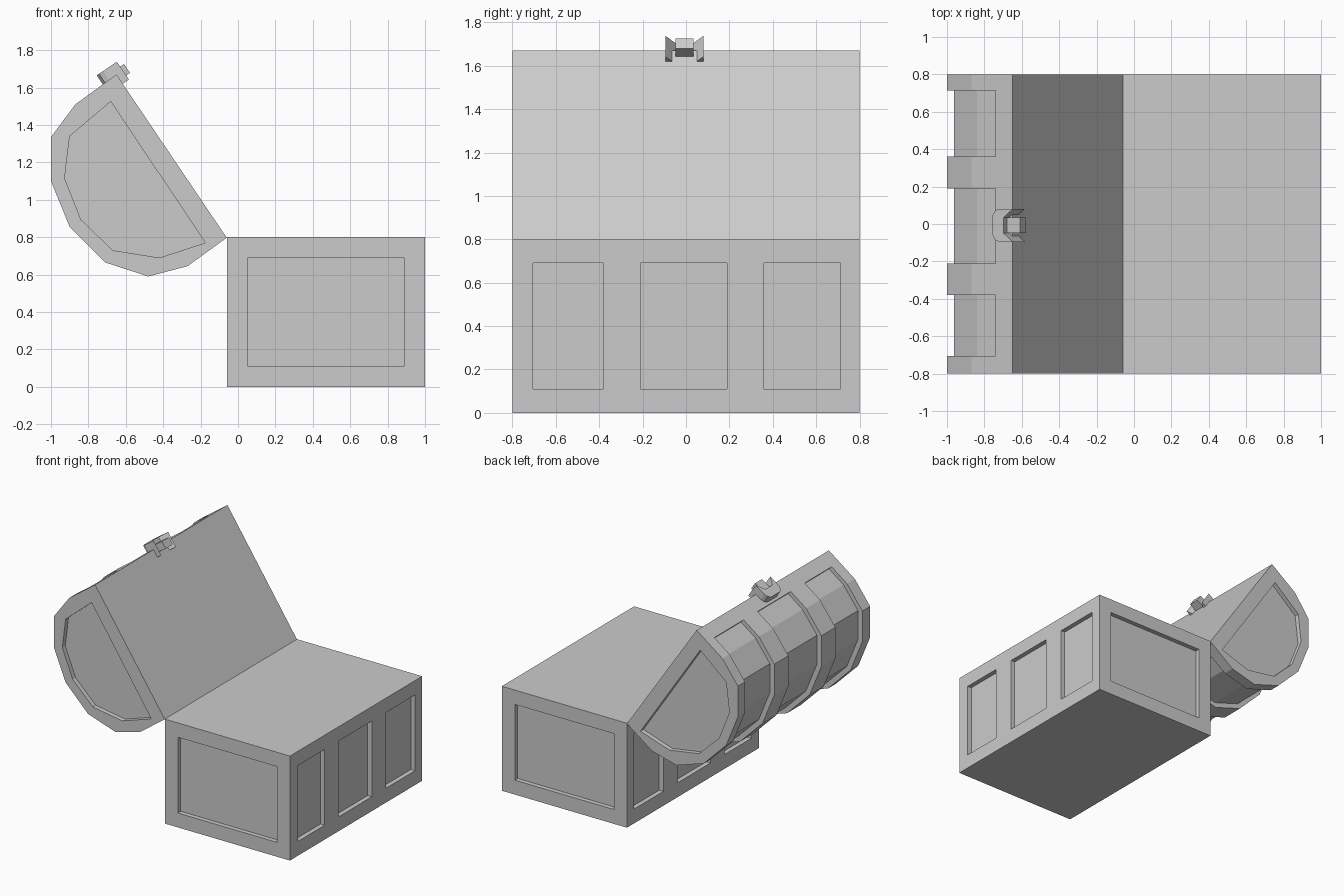
import bpy
import bmesh
from mathutils import Vector

cube = bpy.data.objects.get("Cube")
if cube:
    bpy.data.objects.remove(cube, do_unlink=True)

grey = bpy.data.materials.new("plain grey")
grey.use_nodes = True
COLOUR = (0.6, 0.6, 0.6, 1)
grey.diffuse_color = COLOUR
grey.node_tree.nodes["Principled BSDF"].inputs["Base Color"].default_value = COLOUR

HALF = 0.8      # half length of the chest
DEPTH = 0.035   # depth of the sunken panels


def prism(name, base, sweep):
    """Extrude a flat outline of 3D points along a vector."""
    bm = bmesh.new()
    face = bm.faces.new([bm.verts.new(p) for p in base])
    ext = bmesh.ops.extrude_face_region(bm, geom=[face])
    moved = [g for g in ext["geom"] if isinstance(g, bmesh.types.BMVert)]
    bmesh.ops.translate(bm, verts=moved, vec=sweep)
    bmesh.ops.recalc_face_normals(bm, faces=bm.faces)
    mesh = bpy.data.meshes.new(name)
    bm.to_mesh(mesh)
    bm.free()
    mesh.materials.append(grey)
    obj = bpy.data.objects.new(name, mesh)
    bpy.context.collection.objects.link(obj)
    return obj


def prism_y(name, outline, y0, y1):
    return prism(name, [(x, y0, z) for x, z in outline], Vector((0, y1 - y0, 0)))


def block(name, x0, x1, y0, y1, z0, z1):
    return prism_y(name, [(x0, z0), (x1, z0), (x1, z1), (x0, z1)], y0, y1)


def carve(obj, cutters):
    for cutter in cutters:
        cutter.hide_render = True
        cutter.hide_set(True)
        mod = obj.modifiers.new("panel", "BOOLEAN")
        mod.operation = "DIFFERENCE"
        mod.solver = "EXACT"
        mod.object = cutter
    bpy.context.view_layer.update()
    evaluated = obj.evaluated_get(bpy.context.evaluated_depsgraph_get())
    mesh = bpy.data.meshes.new_from_object(evaluated)
    obj.modifiers.clear()
    obj.data = mesh
    for cutter in cutters:
        bpy.data.objects.remove(cutter, do_unlink=True)


PANELS = [(-0.705, -0.38), (-0.21, 0.19), (0.36, 0.713)]

# Chest body with sunken panels on all four sides
body = block("chest_body", -0.06, 1, -HALF, HALF, 0, 0.8)
cuts = []
for side in (-1, 1):
    y_in, y_out = side * (HALF - DEPTH), side * (HALF + 0.1)
    cuts.append(block("end_cut", 0.05, 0.89, y_in, y_out, 0.11, 0.69))
for x0, x1 in ((-0.2, -0.06 + DEPTH), (1 - DEPTH, 1.1)):
    for y0, y1 in PANELS:
        cuts.append(block("side_cut", x0, x1, y0, y1, 0.11, 0.69))
carve(body, cuts)

# Open lid: faceted half barrel leaning back on its hinge
profile = [Vector(p) for p in (
    (-0.65, 1.67), (-0.87, 1.51), (-1, 1.335), (-1, 1.10), (-0.90, 0.855),
    (-0.71, 0.665), (-0.48, 0.59), (-0.27, 0.645), (-0.06, 0.797))]
lid = prism_y("chest_lid", profile, -HALF, HALF)

# Lid panels: bands sunk into the barrel, and one sunk into each end
middle = (profile[0] + profile[-1]) / 2
arc = [profile[0].lerp(profile[1], 0.41)] + profile[1:-1] + [profile[-1].lerp(profile[-2], 0.41)]


def scaled(points, factor):
    return [middle + (p - middle) * factor for p in points]


band = scaled(arc, 1.15) + scaled(arc, 0.942)[::-1]
end_panel = [(-0.68, 1.525), (-0.90, 1.34), (-0.927, 1.115), (-0.84, 0.895),
             (-0.67, 0.73), (-0.42, 0.69), (-0.175, 0.77)]
cuts = [prism_y("band_cut", band, y0, y1) for y0, y1 in PANELS]
for side in (-1, 1):
    cuts.append(prism_y("lid_end_cut", end_panel, side * (HALF - DEPTH), side * (HALF + 0.1)))
carve(lid, cuts)

# Latch on the lid lip, laid out along the closing and outward directions
corner = Vector((-0.65, -0.007, 1.67))
outward = Vector((-0.56, 0, 0.83)).normalized()
closing = Vector((outward.z, 0, -outward.x))


def latch_part(name, half_outline, low, high):
    outline = half_outline + [(d, -y) for d, y in reversed(half_outline)]
    base = [corner + closing * d + Vector((0, y, 0)) + outward * low for d, y in outline]
    return prism(name, base, outward * (high - low))


latch_part("latch_fork", [(-0.09, 0.055), (-0.075, 0.078), (-0.05, 0.088),
                          (0.04, 0.088), (-0.02, 0.042)], -0.06, 0.055)
latch_part("latch_pin", [(-0.03, 0.042), (0.065, 0.042)], -0.033, 0.024)
